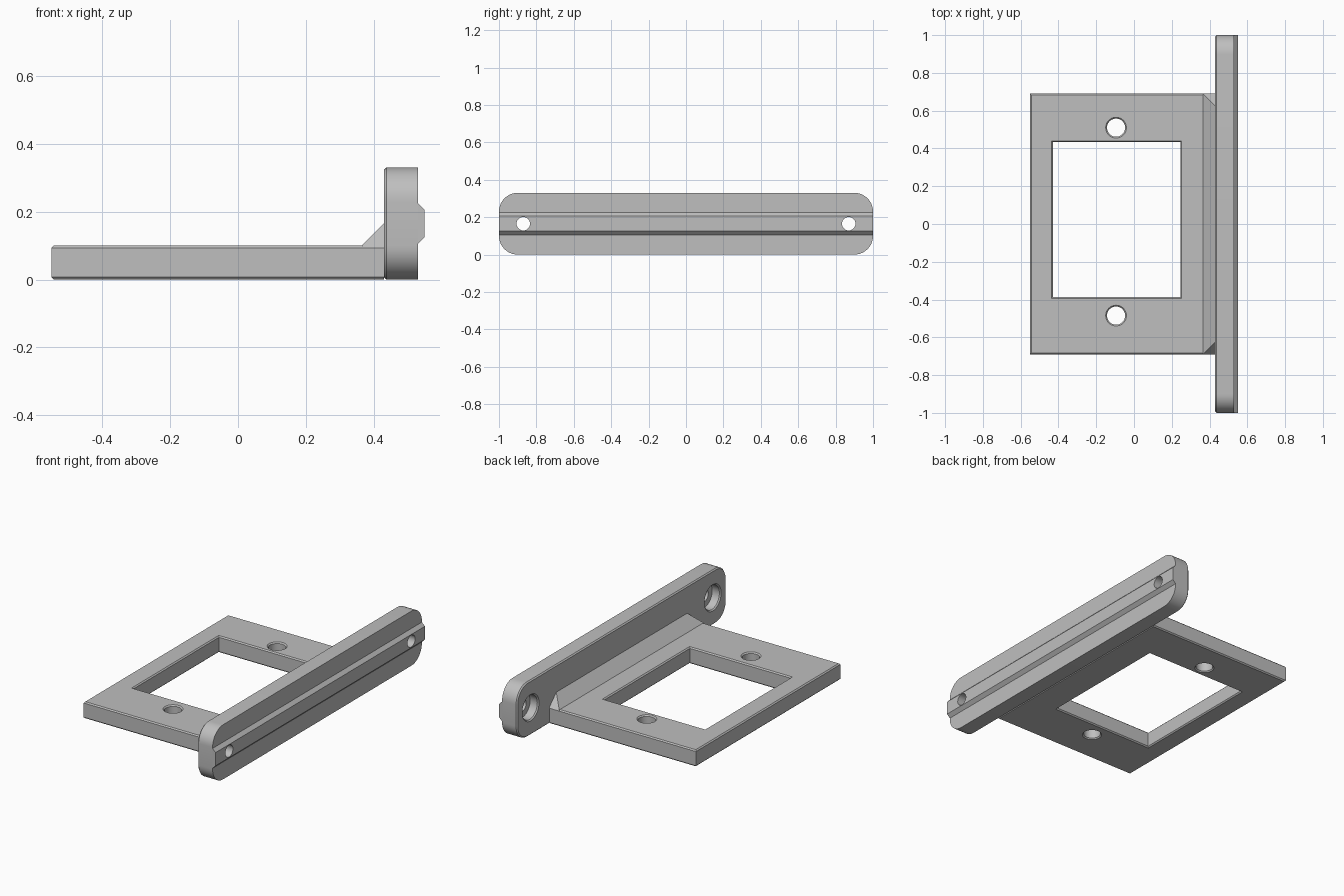
import bpy, bmesh, math
from mathutils import Vector, Matrix

if "Cube" in bpy.data.objects:
    bpy.data.objects.remove(bpy.data.objects["Cube"], do_unlink=True)

GREY = (0.52, 0.52, 0.52, 1)
grey = bpy.data.materials.new("mid grey")
grey.use_nodes = True
grey.diffuse_color = GREY
grey.node_tree.nodes["Principled BSDF"].inputs["Base Color"].default_value = GREY


def make_object(name, bm):
    bmesh.ops.recalc_face_normals(bm, faces=bm.faces)
    mesh = bpy.data.meshes.new(name)
    bm.to_mesh(mesh)
    bm.free()
    mesh.materials.append(grey)
    obj = bpy.data.objects.new(name, mesh)
    bpy.context.collection.objects.link(obj)
    return obj


def loft(name, rings):
    """Skin a closed solid through rings with equal point counts."""
    bm = bmesh.new()
    loops = [[bm.verts.new(p) for p in ring] for ring in rings]
    n = len(loops[0])
    for a, b in zip(loops, loops[1:]):
        for i in range(n):
            j = (i + 1) % n
            bm.faces.new((a[i], a[j], b[j], b[i]))
    bm.faces.new(loops[0])
    bm.faces.new(loops[-1])
    return make_object(name, bm)


def rect(x0, x1, y0, y1, z, grow=0):
    x0, x1, y0, y1 = x0 - grow, x1 + grow, y0 - grow, y1 + grow
    return [(x0, y0, z), (x1, y0, z), (x1, y1, z), (x0, y1, z)]


def round_cutter(name, steps, centre, along_x=False):
    """Turned cutter from (height, radius) steps."""
    turn = Matrix.Rotation(math.pi / 2, 3, 'Y') if along_x else Matrix.Identity(3)
    angles = [math.tau * i / 40 for i in range(40)]
    return loft(name, [[turn @ Vector((r * math.cos(a), r * math.sin(a), h)) + Vector(centre)
                        for a in angles] for h, r in steps])


def cut(obj, cutters):
    for c in cutters:
        c.hide_render = True
        mod = obj.modifiers.new("cut", 'BOOLEAN')
        mod.operation, mod.solver, mod.object = 'DIFFERENCE', 'EXACT', c
        with bpy.context.temp_override(object=obj, active_object=obj):
            bpy.ops.object.modifier_apply(modifier=mod.name)


# Base plate with chamfered top and bottom rims
T, C = 0.1, 0.007
edge = (-0.55, 0.43, -0.69, 0.69)


def plate_ring(z, inset):
    return rect(edge[0] + inset, edge[1], edge[2] + inset, edge[3] - inset, z)


plate = loft("base_plate", [plate_ring(0, C), plate_ring(C, 0),
                            plate_ring(T - C, 0), plate_ring(T, C)])

# Window and two screw holes through the plate, chamfered both sides
window = (-0.43, 0.245, -0.387, 0.433)
levels = [(-0.02, 0.02 + C), (C, 0), (T - C, 0), (T + 0.02, 0.02 + C)]
plate_cutters = [loft("window_cutter", [rect(*window, z, g) for z, g in levels])]
for y in (0.51, -0.485):
    plate_cutters.append(round_cutter("screw_cutter", [(z, 0.048 + g) for z, g in levels],
                                      (-0.095, y, 0)))
cut(plate, plate_cutters)

# Sloped gusset with hipped ends between plate and flange
G = 0.065
gusset = loft("gusset", [
    [(0.43, s * 0.69, T - 0.005), (0.43 - G, s * 0.69, T - 0.005),
     (0.43 - G, s * 0.69, T), (0.43, s * (0.69 - G), T + G), (0.43, s * 0.69, T)]
    for s in (-1, 1)])

# Upright flange: rounded rectangle in y and z
H, R = 0.33, 0.1


def flange_ring(x, inset):
    pts = []
    for k, (sy, cz) in enumerate([(1, H - R), (-1, H - R), (-1, R), (1, R)]):
        for i in range(11):
            a = math.pi / 2 * (k + i / 10)
            pts.append((x, sy * (1 - R) + (R - inset) * math.cos(a),
                        cz + (R - inset) * math.sin(a)))
    return pts


flange = loft("flange", [flange_ring(0.43, C), flange_ring(0.43 + C, 0), flange_ring(0.53, 0)])

# Locating rail along the outer face, trapezoid section
rail = loft("rail", [[(0.525, y, 0.105), (0.53, y, 0.105), (0.55, y, 0.125),
                      (0.55, y, 0.205), (0.53, y, 0.225), (0.525, y, 0.225)] for y in (-1, 1)])

# Counterbored mounting holes through flange and rail
bore = [(-0.02, 0.1), (C, 0.073), (0.055, 0.073), (0.055, 0.036), (0.15, 0.036)]
bore_cutters = [round_cutter("bore_cutter", bore, (0.43, y, 0.165), True) for y in (-0.87, 0.87)]
cut(flange, bore_cutters)
cut(rail, bore_cutters)

for c in plate_cutters + bore_cutters:
    bpy.data.objects.remove(c, do_unlink=True)

# Smooth the curved walls, keep the edges crisp
bpy.ops.object.select_all(action='DESELECT')
for obj in (plate, gusset, flange, rail):
    obj.select_set(True)
bpy.context.view_layer.objects.active = plate
bpy.ops.object.shade_smooth_by_angle(angle=math.radians(25))
